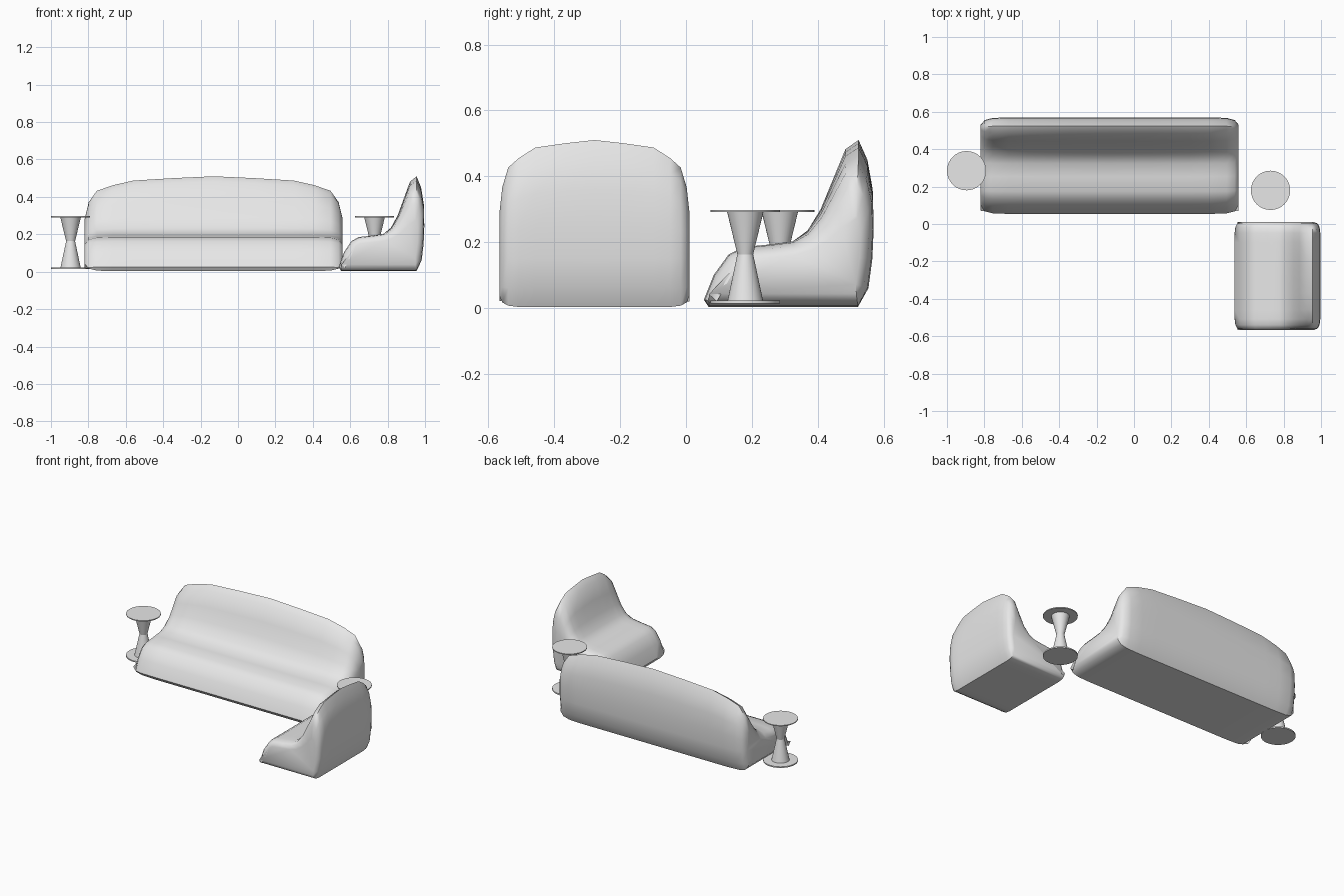
import bpy, bmesh, math
from mathutils import Vector, Matrix

if "Cube" in bpy.data.objects:
    bpy.data.objects.remove(bpy.data.objects["Cube"])

grey = bpy.data.materials.new("light_grey")
grey.use_nodes = True
colour = (0.8, 0.8, 0.8, 1)
grey.diffuse_color = colour
grey.node_tree.nodes["Principled BSDF"].inputs["Base Color"].default_value = colour

# Side profile shared by both seats: depth (0 = front edge), height
PROFILE = [(0.015, 0.003), (0, 0.025), (0.03, 0.10), (0.075, 0.162), (0.12, 0.185),
           (0.20, 0.193), (0.27, 0.202), (0.315, 0.235), (0.355, 0.30), (0.39, 0.385),
           (0.43, 0.482), (0.47, 0.51), (0.497, 0.45), (0.513, 0.36), (0.516, 0.25),
           (0.512, 0.15), (0.50, 0.06), (0.468, 0.003)]
SEAT_Z = 0.2
DEPTH, TOP = 0.516, 0.51


def finish(name, bm, matrix, angle):
    bmesh.ops.recalc_face_normals(bm, faces=bm.faces)
    mesh = bpy.data.meshes.new(name)
    bm.to_mesh(mesh)
    bm.free()
    mesh.transform(matrix)
    mesh.materials.append(grey)
    obj = bpy.data.objects.new(name, mesh)
    bpy.context.collection.objects.link(obj)
    bpy.ops.object.select_all(action="DESELECT")
    obj.select_set(True)
    bpy.context.view_layer.objects.active = obj
    bpy.ops.object.shade_smooth_by_angle(angle=math.radians(angle))
    return obj


def section(depth, top, inset):
    """Profile with its back lowered to top and its outline drawn in by inset."""
    pts = []
    for d, z in PROFILE:
        if z > SEAT_Z:
            z = SEAT_Z + (z - SEAT_Z) * (top - SEAT_Z) / (TOP - SEAT_Z)
        pts.append(Vector((d * depth / DEPTH, z)))
    out = []
    for i, p in enumerate(pts):
        t = (pts[(i + 1) % len(pts)] - pts[i - 1]).normalized()
        out.append(p + Vector((t.y, -t.x)) * inset)
    return out


def seat(name, depth, half_stations, matrix):
    """Loft mirrored sections along x; the front faces -y."""
    stations = [(-s, h, i) for s, h, i in reversed(half_stations)]
    stations += half_stations[1:] if half_stations[0][0] == 0 else half_stations
    bm = bmesh.new()
    rings = [[bm.verts.new((s, p.x - depth / 2, p.y)) for p in section(depth, h, i)]
             for s, h, i in stations]
    n = len(PROFILE)
    for a, b in zip(rings, rings[1:]):
        for k in range(n):
            bm.faces.new((a[k], a[(k + 1) % n], b[(k + 1) % n], b[k]))
    bm.faces.new(rings[0])
    bm.faces.new(rings[-1])
    return finish(name, bm, matrix, 50)


# Long sofa along the back
seat("sofa", DEPTH, [(0, 0.51, 0), (0.22, 0.50, 0), (0.43, 0.487, 0), (0.54, 0.462, 0),
                     (0.625, 0.435, 0.003), (0.668, 0.385, 0.014), (0.69, 0.32, 0.04)],
     Matrix.Translation((-0.13, 0.312, 0)))

# Armchair turned to face -x
seat("armchair", 0.458, [(0, 0.51, 0), (0.09, 0.50, 0), (0.18, 0.487, 0), (0.23, 0.455, 0),
                         (0.262, 0.43, 0.004), (0.28, 0.38, 0.014), (0.289, 0.32, 0.035)],
     Matrix.Translation((0.767, -0.278, 0)) @ Matrix.Rotation(-math.pi / 2, 4, "Z"))


def side_table(name, x, y):
    """Hourglass pedestal between two thin round plates, turned about z."""
    outline = [(0.105, 0.014), (0.105, 0.022), (0.054, 0.022), (0.024, 0.163),
               (0.055, 0.291), (0.105, 0.291), (0.105, 0.297)]
    sides = 32
    bm = bmesh.new()
    rings = [[bm.verts.new((r * math.cos(a), r * math.sin(a), z))
              for a in (2 * math.pi * k / sides for k in range(sides))] for r, z in outline]
    for a, b in zip(rings, rings[1:]):
        for k in range(sides):
            j = (k + 1) % sides
            bm.faces.new((a[k], a[j], b[j], b[k]))
    bm.faces.new(rings[0])
    bm.faces.new(rings[-1])
    return finish(name, bm, Matrix.Translation((x, y, 0)), 20)


side_table("side_table_right", -0.895, 0.285)
side_table("side_table_left", 0.73, 0.18)
